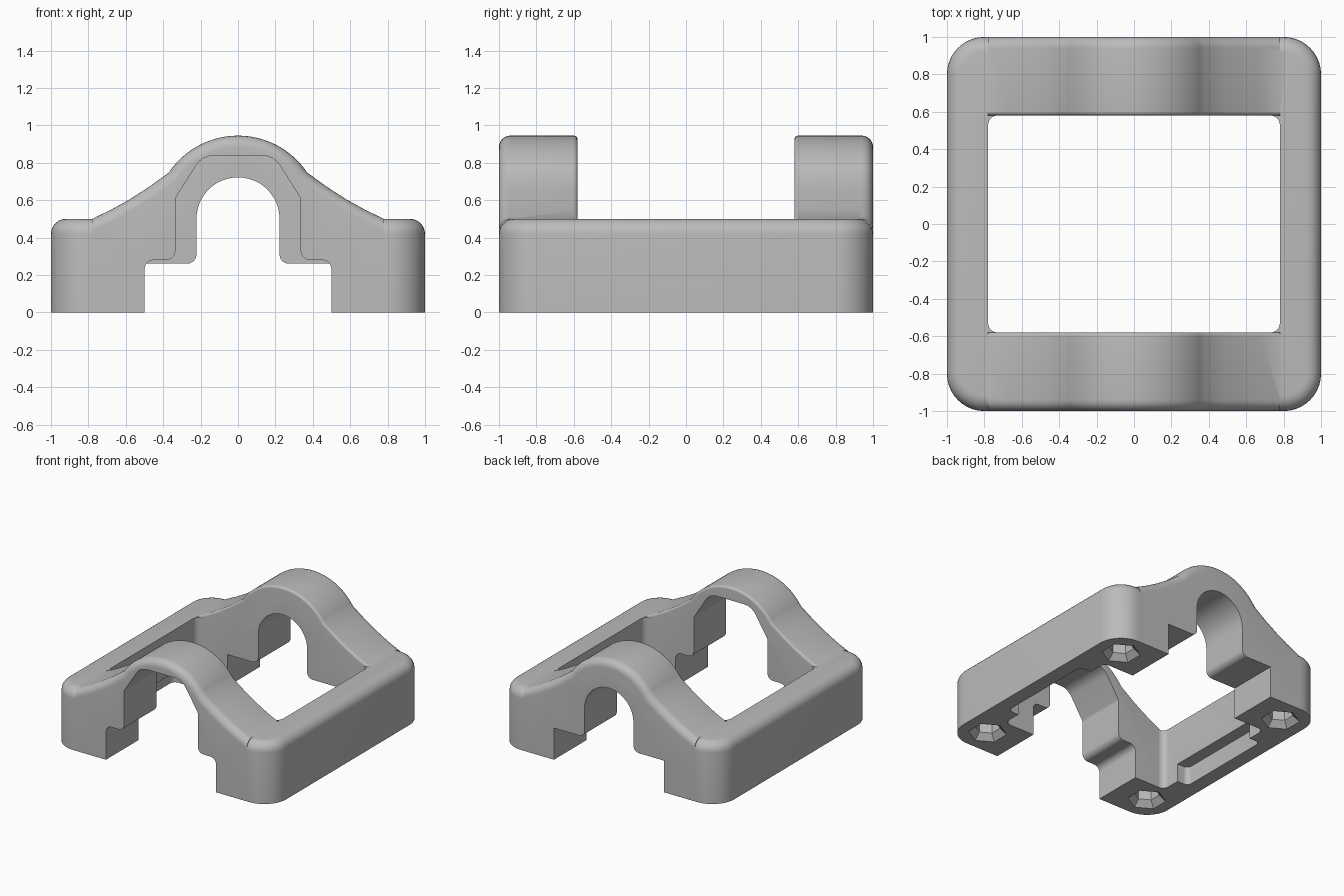
import bpy, bmesh, math
from mathutils import Vector

cube = bpy.data.objects.get("Cube")
if cube:
    bpy.data.objects.remove(cube, do_unlink=True)

GREY = (0.5, 0.5, 0.5, 1)
mat = bpy.data.materials.new("plain grey")
mat.use_nodes = True
mat.diffuse_color = GREY
mat.node_tree.nodes["Principled BSDF"].inputs["Base Color"].default_value = GREY


def rounded(points, n=6):
    """Open or closed path of (a, b, radius) corners turned into arcs."""
    out = []
    for i, (a, b, r) in enumerate(points):
        p = Vector((a, b))
        if r == 0:
            out.append(p)
            continue
        u = (Vector(points[i - 1][:2]) - p).normalized()
        v = (Vector(points[(i + 1) % len(points)][:2]) - p).normalized()
        half = u.angle(v) / 2
        t = r / math.tan(half)
        c = p + (u + v).normalized() * (r / math.sin(half))
        s, e = p + u * t - c, p + v * t - c
        turn = math.atan2(s.x * e.y - s.y * e.x, s.dot(e))
        for k in range(n + 1):
            w = turn * k / n
            out.append(c + Vector((s.x * math.cos(w) - s.y * math.sin(w),
                                   s.x * math.sin(w) + s.y * math.cos(w))))
    return out


def prism(name, pts, place, depth, rounds=()):
    """Extrude a profile; rounds = (edge test, radius) pairs."""
    bm = bmesh.new()
    face = bm.faces.new([bm.verts.new(place(p)) for p in pts])
    ext = bmesh.ops.extrude_face_region(bm, geom=[face])
    bmesh.ops.translate(bm, vec=depth, verts=[g for g in ext["geom"] if isinstance(g, bmesh.types.BMVert)])
    for test, r in rounds:
        bmesh.ops.bevel(bm, geom=[e for e in bm.edges if test(e)], offset=r, segments=6,
                        profile=0.5, affect='EDGES', clamp_overlap=False)
    bmesh.ops.recalc_face_normals(bm, faces=bm.faces)
    return make(name, bm)


def make(name, bm):
    me = bpy.data.meshes.new(name)
    bm.to_mesh(me)
    bm.free()
    ob = bpy.data.objects.new(name, me)
    me.materials.append(mat)
    bpy.context.collection.objects.link(ob)
    return ob


def boolean(target, tool, op):
    m = target.modifiers.new(op, 'BOOLEAN')
    m.operation, m.object, m.solver = op, tool, 'EXACT'
    bpy.context.view_layer.objects.active = target
    bpy.ops.object.modifier_apply(modifier=m.name)
    bpy.data.objects.remove(tool, do_unlink=True)


def mirrored(path):
    """Right-hand path from the outside up to the middle, plus its left copy."""
    return path + [Vector((-p.x, p.y)) for p in reversed(path) if abs(p.x) > 1e-5]


# Arch outline: flared shoulder rising to a round crown
W, D, Z = 0.78, 0.58, 0.5
crown_end = math.asin(0.37 / 0.445)
shoulder = [Vector(p) for p in ((W, 0), (W, Z), (0.68, 0.548), (0.58, 0.604), (0.48, 0.668))]
crown = [Vector((0.445 * math.sin(crown_end * (1 - k / 14)), Z + 0.445 * math.cos(crown_end * (1 - k / 14))))
         for k in range(15)]
top_path = mirrored(shoulder + crown)

# Openings: chamfered at the front, round at the back
front_open = rounded([(0.5, 0, 0), (0.5, 0.28, 0.05), (0.335, 0.28, 0.05), (0.335, 0.61, 0.04),
                      (0.19, 0.84, 0.12), (0, 0.84, 0)])
back_open = rounded([(0.5, 0, 0), (0.5, 0.26, 0), (0.222, 0.26, 0.05), (0.222, Z, 0)])
back_open += [Vector((0.222 * math.cos(k * math.pi / 24), Z + 0.222 * math.sin(k * math.pi / 24)))
              for k in range(1, 13)]


def top_edge(y):
    # edges of the arch's upper outline on the plane y
    def outline(v):
        return any((Vector((v.co.x, v.co.z)) - p).length < 1e-4 for p in top_path[1:-1])
    return lambda e: all(abs(v.co.y - y) < 1e-4 and outline(v) for v in e.verts)


def arch(name, opening, side):
    profile = top_path + list(reversed(mirrored(opening)))
    return prism(name, profile, lambda p: (p.x, side, p.y), (0, -side * (1 - D), 0),
                 ((top_edge(side), 0.06), (top_edge(side * D), 0.02)))


def rail(name, side):
    # side rail with round outer corners and small fillets in the window corners
    pts = rounded([(W, -1, 0), (1, -1, 0.2), (1, 1, 0.2), (W, 1, 0), (W, D, 0)], 10)
    for s in (1, -1):
        fillet = [Vector((W - 0.05 + 0.05 * math.sin(k * math.pi / 12),
                          s * (D - 0.05 + 0.05 * math.cos(k * math.pi / 12)))) for k in range(7)]
        pts += fillet if s == 1 else fillet[::-1]
    pts.append(Vector((W, -D)))

    def outer_top(e):
        return all(v.co.z > Z - 1e-4 for v in e.verts) and sum(abs(v.co.x) for v in e.verts) / 2 > W + 0.005
    return prism(name, pts, lambda p: (side * p.x, p.y, 0), (0, 0, Z), ((outer_top, 0.08),))


# Join rails and arches into one frame
frame = rail("clamp_frame", 1)
for part in (arch("front_arch", front_open, -1), arch("back_arch", back_open, 1), rail("left_rail", -1)):
    boolean(frame, part, 'UNION')

# Notches under the inner side of the rails
for s in (1, -1):
    pts = rounded([(0.7, -0.42, 0), (0.88, -0.42, 0.04), (0.88, 0.42, 0.04), (0.7, 0.42, 0)])
    boolean(frame, prism("notch", pts, lambda p: (s * p.x, p.y, -0.1), (0, 0, 0.25)), 'DIFFERENCE')

# Hexagonal sockets with a chamfered mouth under the corners
for sx in (1, -1):
    for sy in (1, -1):
        bm = bmesh.new()
        rings = [[bm.verts.new((sx * 0.78 + r * math.sin(k * math.pi / 3),
                                sy * 0.78 + r * math.cos(k * math.pi / 3), z)) for k in range(6)]
                 for r, z in ((0.145, -0.05), (0.145, 0), (0.095, 0.05), (0.095, 0.3))]
        for a, b in zip(rings, rings[1:]):
            for k in range(6):
                bm.faces.new((a[k], a[k - 1], b[k - 1], b[k]))
        bm.faces.new(rings[0])
        bm.faces.new(rings[-1])
        bmesh.ops.recalc_face_normals(bm, faces=bm.faces)
        boolean(frame, make("socket", bm), 'DIFFERENCE')

# Smooth shading with sharp corners kept
bpy.ops.object.select_all(action='DESELECT')
frame.select_set(True)
bpy.context.view_layer.objects.active = frame
bpy.ops.object.shade_smooth_by_angle(angle=math.radians(30))
